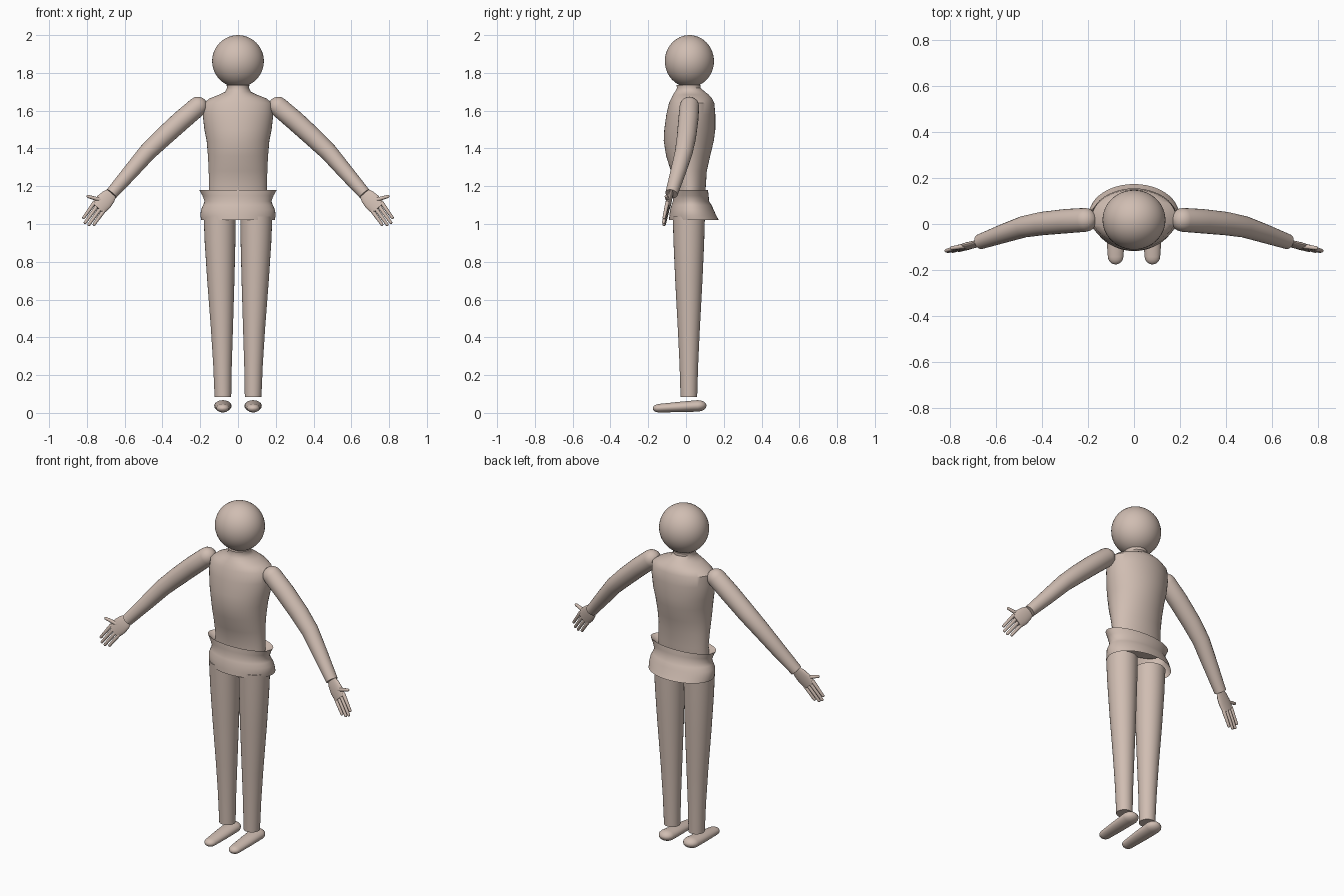
import bpy, bmesh
from math import sin, cos, pi, radians
from mathutils import Vector

cube = bpy.data.objects.get("Cube")
if cube:
    bpy.data.objects.remove(cube)

clay = bpy.data.materials.new("warm beige clay")
clay.use_nodes = True
COLOR = (0.63, 0.51, 0.445, 1)
clay.diffuse_color = COLOR
clay.node_tree.nodes["Principled BSDF"].inputs["Base Color"].default_value = COLOR


def finish(obj):
    obj.data.materials.append(clay)
    bpy.ops.object.select_all(action='DESELECT')
    obj.select_set(True)
    bpy.context.view_layer.objects.active = obj
    bpy.ops.object.shade_smooth_by_angle(angle=radians(40))


def loft(name, rings, caps=True, sides=32):
    """Skin elliptical rings given as (centre, half axis u, half axis v)."""
    bm = bmesh.new()
    loops = [[bm.verts.new(c + u * cos(2 * pi * i / sides) + v * sin(2 * pi * i / sides))
              for i in range(sides)] for c, u, v in rings]
    for a, b in zip(loops, loops[1:]):
        for i in range(sides):
            j = (i + 1) % sides
            bm.faces.new((a[i], a[j], b[j], b[i]))
    if caps:
        bm.faces.new(loops[0])
        bm.faces.new(loops[-1])
    bmesh.ops.recalc_face_normals(bm, faces=bm.faces)
    mesh = bpy.data.meshes.new(name)
    bm.to_mesh(mesh)
    bm.free()
    obj = bpy.data.objects.new(name, mesh)
    bpy.context.collection.objects.link(obj)
    finish(obj)
    return obj


def tube(name, path, side=1, thin=1.0, ref=(0, 1, 0), round_start=True, round_end=True, sides=24):
    """Tapered limb along (x, y, z, radius) points, with optional domed ends."""
    pts = [Vector((p[0] * side, p[1], p[2])) for p in path]
    rad = [p[3] for p in path]
    last = len(pts) - 1
    rings = []

    def ring(centre, t, r):
        v = Vector(ref)
        v = (v - t * v.dot(t)).normalized()
        rings.append((centre, t.cross(v) * r, v * r * thin))

    steps = [radians(a) for a in (5, 25, 45, 68)]
    for i, p in enumerate(pts):
        t = (pts[min(i + 1, last)] - pts[max(i - 1, 0)]).normalized()
        if i == 0 and round_start:
            for a in steps:
                ring(p - t * rad[i] * cos(a), t, rad[i] * sin(a))
        ring(p, t, rad[i])
        if i == last and round_end:
            for a in reversed(steps):
                ring(p + t * rad[i] * cos(a), t, rad[i] * sin(a))
    return loft(name, rings, sides=sides)


def body(name, rows, caps):
    """Stack of level ellipses from (z, half width, front y, back y)."""
    return loft(name, [(Vector((0, (f + b) / 2, z)), Vector((w, 0, 0)),
                        Vector((0, (b - f) / 2, 0))) for z, w, f, b in rows], caps, 48)


# Head
bpy.ops.mesh.primitive_uv_sphere_add(segments=48, ring_count=24, location=(0, 0.018, 1.862))
head = bpy.context.object
head.name = "head"
head.scale = (0.137, 0.13, 0.138)
finish(head)

# Torso with neck
body("torso", [
    (1.14, 0.155, -0.06, 0.1), (1.2, 0.154, -0.06, 0.105), (1.28, 0.155, -0.08, 0.11),
    (1.36, 0.159, -0.105, 0.128), (1.44, 0.166, -0.118, 0.147), (1.5, 0.178, -0.115, 0.155),
    (1.58, 0.187, -0.104, 0.155), (1.64, 0.182, -0.09, 0.15), (1.665, 0.15, -0.078, 0.138),
    (1.685, 0.1, -0.068, 0.12), (1.7, 0.068, -0.058, 0.1), (1.72, 0.058, -0.048, 0.078),
    (1.735, 0.06, -0.05, 0.078)], True)

# Flared waist wrap, open underneath
body("waist_wrap", [
    (1.145, 0.15, -0.055, 0.098), (1.165, 0.18, -0.06, 0.106), (1.18, 0.205, -0.068, 0.116),
    (1.15, 0.188, -0.07, 0.12), (1.12, 0.177, -0.07, 0.122), (1.1, 0.184, -0.077, 0.135),
    (1.075, 0.196, -0.084, 0.147), (1.045, 0.199, -0.088, 0.16), (1.02, 0.195, -0.09, 0.174)], False)

for side, label in ((1, "left"), (-1, "right")):
    # Arm
    tube(label + "_arm", [(0.213, 0.018, 1.622, 0.052), (0.3, 0.012, 1.548, 0.053),
                          (0.4, 0.002, 1.457, 0.051), (0.48, -0.012, 1.38, 0.047),
                          (0.57, -0.042, 1.275, 0.041), (0.67, -0.077, 1.16, 0.033)],
         side, round_end=False)

    # Palm, fingers and thumb
    tube(label + "_palm", [(0.662, -0.075, 1.17, 0.026), (0.685, -0.084, 1.145, 0.04),
                           (0.71, -0.092, 1.118, 0.046), (0.742, -0.101, 1.083, 0.042)],
         side, thin=0.32, round_start=False, round_end=False)
    for k, length in enumerate((0.085, 0.105, 0.11, 0.095)):
        s = (k - 1.5) * 0.022
        x, z = 0.738 + s * 0.75, 1.088 + s * 0.66
        tube(f"{label}_finger_{k + 1}",
             [(x, -0.1, z, 0.0105),
              (x + 0.57 * length, -0.1 - 0.17 * length, z - 0.8 * length, 0.008)],
             side, sides=12)
    tube(label + "_thumb", [(0.72, -0.094, 1.125, 0.012), (0.794, -0.105, 1.146, 0.008)],
         side, sides=12)

    # Leg
    loft(label + "_leg", [(Vector((x * side, 0.015, z)), Vector((r, 0, 0)), Vector((0, r, 0)))
                          for z, x, r in ((0.085, 0.08, 0.044), (0.25, 0.082, 0.049),
                                          (0.44, 0.085, 0.058), (0.7, 0.091, 0.072),
                                          (0.9, 0.095, 0.081), (1.04, 0.097, 0.085))])

    # Foot
    tube(label + "_foot", [(0.08, 0.062, 0.037, 0.046), (0.08, -0.04, 0.031, 0.041),
                           (0.08, -0.142, 0.025, 0.034)],
         side, thin=0.66, ref=(0, 0, 1))
